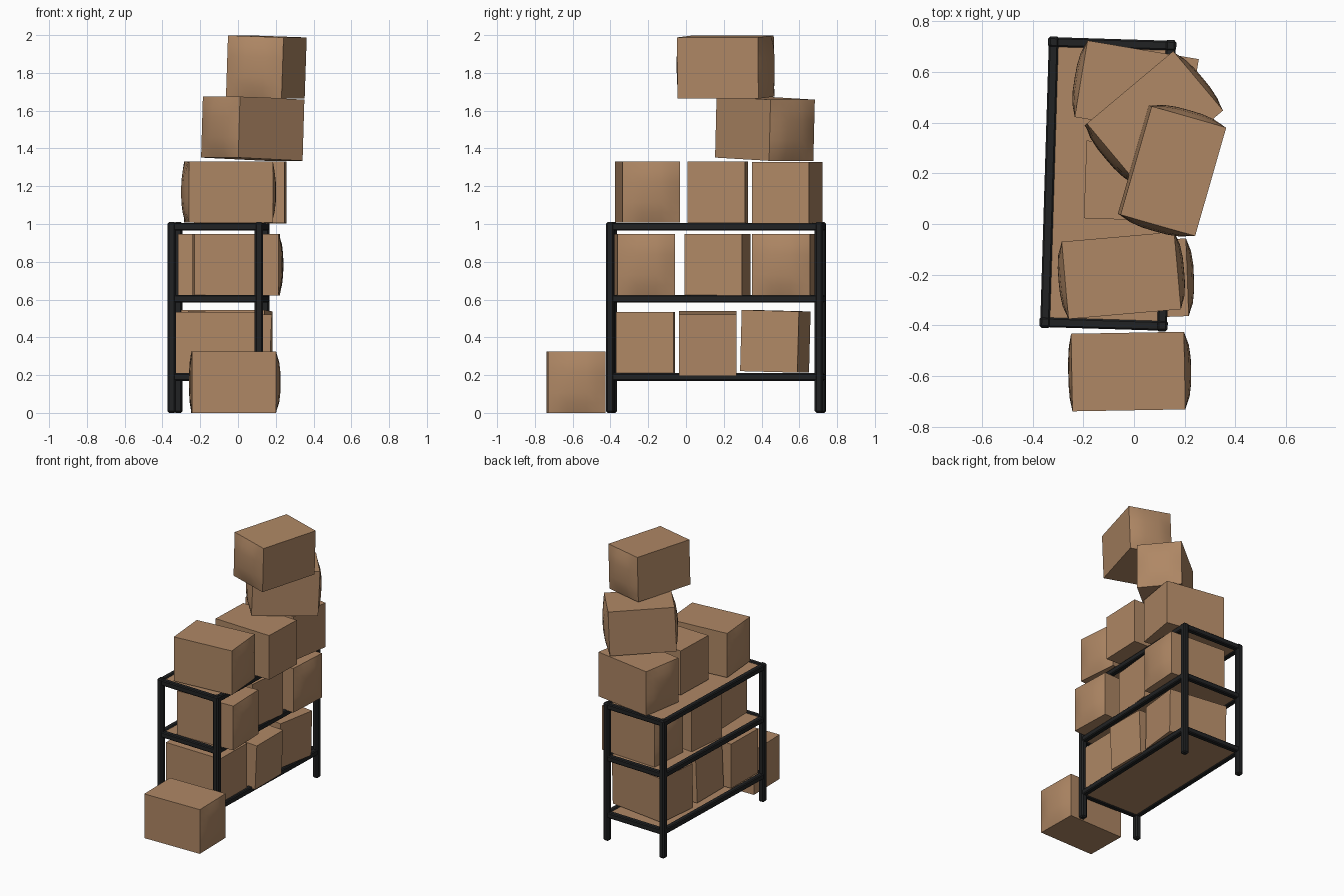
import bpy, bmesh
from math import radians
from mathutils import Matrix

if "Cube" in bpy.data.objects:
    bpy.data.objects.remove(bpy.data.objects["Cube"])


def material(name, rgb):
    m = bpy.data.materials.new(name)
    m.diffuse_color = (*rgb, 1)
    m.use_nodes = True
    m.node_tree.nodes["Principled BSDF"].inputs["Base Color"].default_value = m.diffuse_color
    return m


CARDBOARD = material("cardboard_brown", (0.43, 0.245, 0.13))
METAL = material("black_metal", (0.015, 0.016, 0.017))


def finish(bm, name, mat, matrix, smooth=False):
    me = bpy.data.meshes.new(name)
    bm.to_mesh(me)
    bm.free()
    me.materials.append(mat)
    ob = bpy.data.objects.new(name, me)
    bpy.context.collection.objects.link(ob)
    ob.matrix_world = matrix
    if smooth:
        me.polygons.foreach_set("use_smooth", [True] * len(me.polygons))
        me.set_sharp_from_angle(angle=radians(30))
    return ob


# Shelf frame, slightly turned on the floor
RACK = Matrix.Translation((-0.103, 0.158, 0)) @ Matrix.Rotation(radians(-1.75), 4, 'Z')
HX, HY, POST = 0.253, 0.575, 0.044


def block(name, centre, size, mat, bevel=0.0):
    bm = bmesh.new()
    bmesh.ops.create_cube(bm, size=1, matrix=Matrix.Diagonal((*size, 1)))
    if bevel:
        bmesh.ops.bevel(bm, geom=bm.edges[:], offset=bevel, segments=1, affect='EDGES')
    return finish(bm, name, mat, RACK @ Matrix.Translation(centre))


px, py = HX - POST / 2, HY - POST / 2
for sx in (-1, 1):
    for sy in (-1, 1):
        block("post", (sx * px, sy * py, 0.505), (POST, POST, 1.01), METAL, 0.009)

# Three levels of rails with a board set into each
for z in (0.19, 0.605, 0.985):
    for s in (-1, 1):
        block("side_rail", (s * px, 0, z), (0.038, 2 * py, 0.04), METAL, 0.006)
        block("end_rail", (0, s * py, z), (2 * px, 0.038, 0.04), METAL, 0.006)
    block("shelf_board", (0, 0, z), (2 * px - 0.02, 2 * py - 0.02, 0.026), CARDBOARD)


# Cardboard boxes with optional bulging ends
L, W, H = 0.445, 0.306, 0.324


def box(name, x, y, z, turn, left=0.0, right=0.0, tilt=0.0, roll=0.0):
    bm = bmesh.new()
    bmesh.ops.create_cube(bm, size=2)
    bmesh.ops.subdivide_edges(bm, edges=bm.edges[:], cuts=5, use_grid_fill=True)
    for v in bm.verts:
        u, s, t = v.co
        push = (1 - abs(s) ** 3) * (1 - abs(t) ** 3)
        dx = 0.0
        if u > 0.999:
            dx = right * push
        elif u < -0.999:
            dx = -left * push
        v.co = (u * L / 2 + dx, s * W / 2, t * H / 2)
    m = (Matrix.Translation((x, y, z + H / 2)) @ Matrix.Rotation(radians(turn), 4, 'Z')
         @ Matrix.Rotation(radians(tilt), 4, 'Y') @ Matrix.Rotation(radians(roll), 4, 'X'))
    finish(bm, name, CARDBOARD, m, True)


B = 0.026
box("floor_box", -0.023, -0.582, 0.0, 1, 0.014, B)
# lower shelf
box("lower_box_front", -0.105, -0.215, 0.211, -1)
box("lower_box_middle", -0.05, 0.115, 0.206, 0, tilt=2.5)
box("lower_box_back", -0.06, 0.473, 0.217, -8, roll=-1.5)
# middle shelf
box("middle_box_front", -0.012, -0.218, 0.622, 2, 0, B)
box("middle_box_middle", -0.08, 0.167, 0.622, -6)
box("middle_box_back", -0.01, 0.517, 0.622, -3.5, B, B)
# top shelf
box("top_box_front", -0.05, -0.203, 1.008, 5, B, B)
box("top_box_middle", 0.03, 0.168, 1.006, -2)
box("top_box_back", 0.011, 0.536, 1.003, -9.5, B, 0)
# leaning pile
box("pile_box_low", 0.078, 0.418, 1.343, 40, B, B, tilt=2.2)
box("pile_box_high", 0.150, 0.21, 1.669, 74, B, B, roll=2.0)
